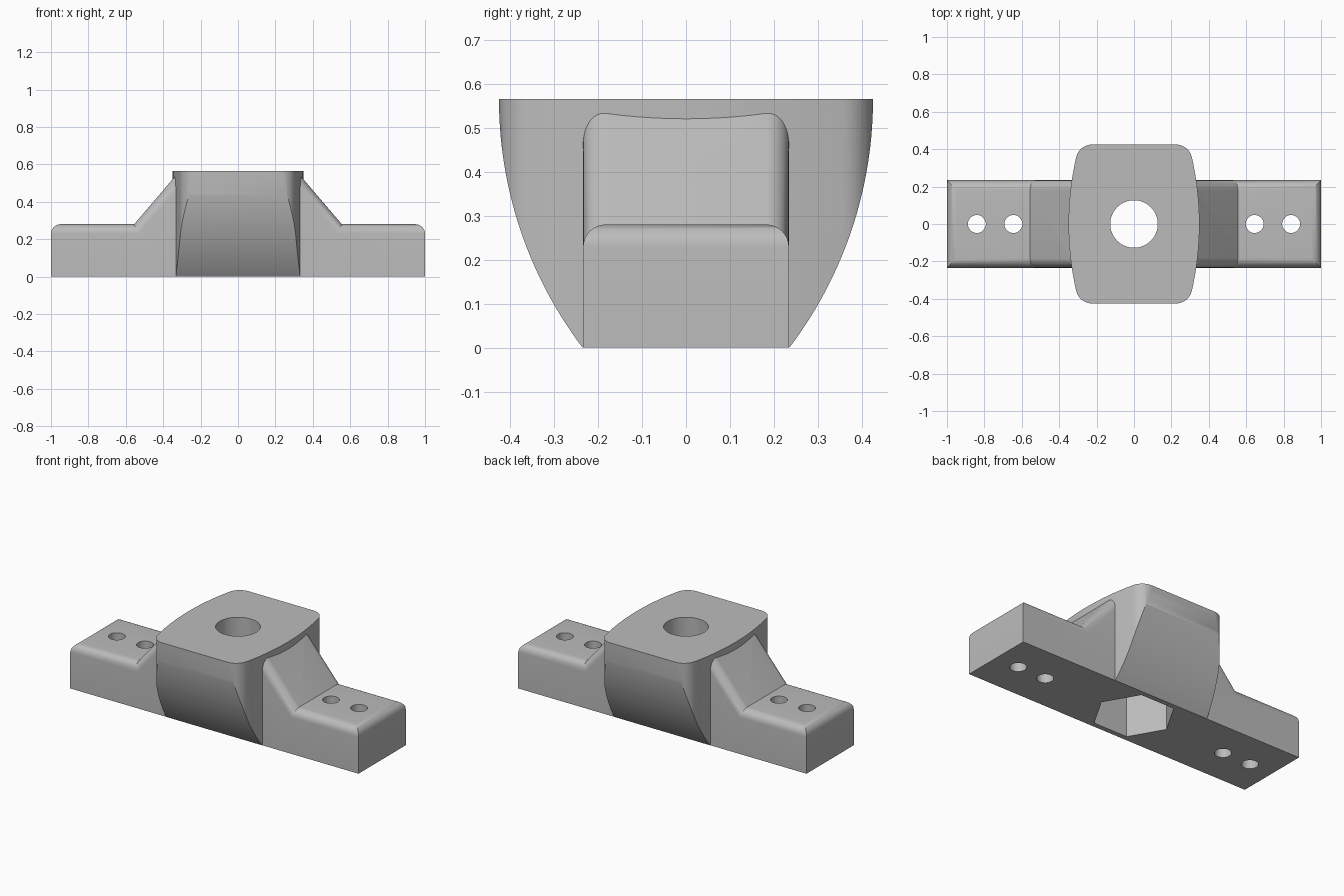
import bpy, bmesh
from math import sin, cos, pi, sqrt, atan2, asin, radians
from mathutils import Matrix

cube = bpy.data.objects.get("Cube")
if cube:
    bpy.data.objects.remove(cube)

HEIGHT, HALF_DEPTH, BASE_HALF = 0.565, 0.425, 0.234

grey = bpy.data.materials.new("plain grey")
grey.use_nodes = True
grey.diffuse_color = (0.5, 0.5, 0.5, 1)
grey.node_tree.nodes["Principled BSDF"].inputs["Base Color"].default_value = (0.5, 0.5, 0.5, 1)


def prism(name, outline, low, high, matrix=Matrix(), bevel_rule=None):
    """Extrude a 2D outline from low to high, then turn it with matrix."""
    bm = bmesh.new()
    face = bm.faces.new([bm.verts.new((a, b, low)) for a, b in outline])
    grown = bmesh.ops.extrude_face_region(bm, geom=[face])["geom"]
    for v in grown:
        if isinstance(v, bmesh.types.BMVert):
            v.co.z = high
    bm.transform(matrix)
    bmesh.ops.recalc_face_normals(bm, faces=bm.faces)
    if bevel_rule:
        edges = [e for e in bm.edges if bevel_rule(*[v.co for v in e.verts])]
        bmesh.ops.bevel(bm, geom=edges, offset=0.052, segments=8, profile=0.5,
                        affect='EDGES', clamp_overlap=False)
    mesh = bpy.data.meshes.new(name)
    bm.to_mesh(mesh)
    bm.free()
    mesh.materials.append(grey)
    obj = bpy.data.objects.new(name, mesh)
    bpy.context.collection.objects.link(obj)
    return obj


def combine(target, other, operation):
    """Apply a boolean and discard the helper."""
    bpy.context.view_layer.objects.active = target
    mod = target.modifiers.new(operation, 'BOOLEAN')
    mod.operation, mod.object, mod.solver = operation, other, 'EXACT'
    bpy.ops.object.modifier_apply(modifier=mod.name)
    bpy.data.objects.remove(other)


def arc(cx, cy, r, start, end, steps):
    return [(cx + r * cos(start + (end - start) * i / steps),
             cy + r * sin(start + (end - start) * i / steps)) for i in range(steps + 1)]


def polygon(x, radius, sides):
    return arc(x, 0, radius, 0, 2 * pi * (sides - 1) / sides, sides - 1)


# Centre block: bowed plan with rounded corners
BOW, FILLET = 1.58, 0.087
bow_x = 0.35 - BOW
corner_y = HALF_DEPTH - FILLET
corner_x = bow_x + sqrt((BOW - FILLET) ** 2 - corner_y ** 2)
turn = atan2(corner_y, corner_x - bow_x)
quarter = arc(bow_x, 0, BOW, 0, turn, 10) + arc(corner_x, corner_y, FILLET, turn, pi / 2, 12)[1:]
half = quarter + [(-x, y) for x, y in reversed(quarter)]
plan = half + [(x, -y) for x, y in reversed(half[1:-1])]
block = prism("centre_block", plan, 0, HEIGHT)

# Bowl-shaped side profile trims the block towards its foot
SIDE = 0.935
flank = arc(HALF_DEPTH - SIDE, HEIGHT, SIDE, -asin(HEIGHT / SIDE), 0, 28)
profile = flank + [(HALF_DEPTH, HEIGHT + 0.1), (-HALF_DEPTH, HEIGHT + 0.1)]
profile += [(-y, z) for y, z in reversed(flank)]
along_x = Matrix(((0, 0, 1, 0), (1, 0, 0, 0), (0, 1, 0, 0), (0, 0, 0, 1)))
combine(block, prism("side_trim", profile, -1, 1, along_x), 'INTERSECT')

# Mounting bar with sloped shoulders and rounded upper edges
right = [(1, 0), (1, 0.28), (0.555, 0.28), (0.315, 0.561)]
bar = right + [(-x, z) for x, z in reversed(right)]
along_y = Matrix(((1, 0, 0, 0), (0, 0, 1, 0), (0, 1, 0, 0), (0, 0, 0, 1)))


def upper_edge(a, b):
    outer_end = abs(a.x) > 0.99 and abs(b.x) > 0.99
    return min(a.z, b.z) > 0.2 and (a.y * b.y > 0 or outer_end)


body = prism("mounting_bracket", bar, -BASE_HALF, BASE_HALF, along_y, upper_edge)
combine(body, block, 'UNION')

# Main bore, hexagonal pocket underneath, and screw holes
cuts = [(0, 0.127, 64, 1), (0, 0.235, 6, 0.3)]
cuts += [(side * x, 0.048, 32, 1) for side in (-1, 1) for x in (0.645, 0.84)]
for x, radius, sides, top in cuts:
    combine(body, prism("cutter", polygon(x, radius, sides), -0.1, top), 'DIFFERENCE')

bpy.ops.object.select_all(action='DESELECT')
body.select_set(True)
bpy.context.view_layer.objects.active = body
bpy.ops.object.shade_smooth_by_angle(angle=radians(25))
